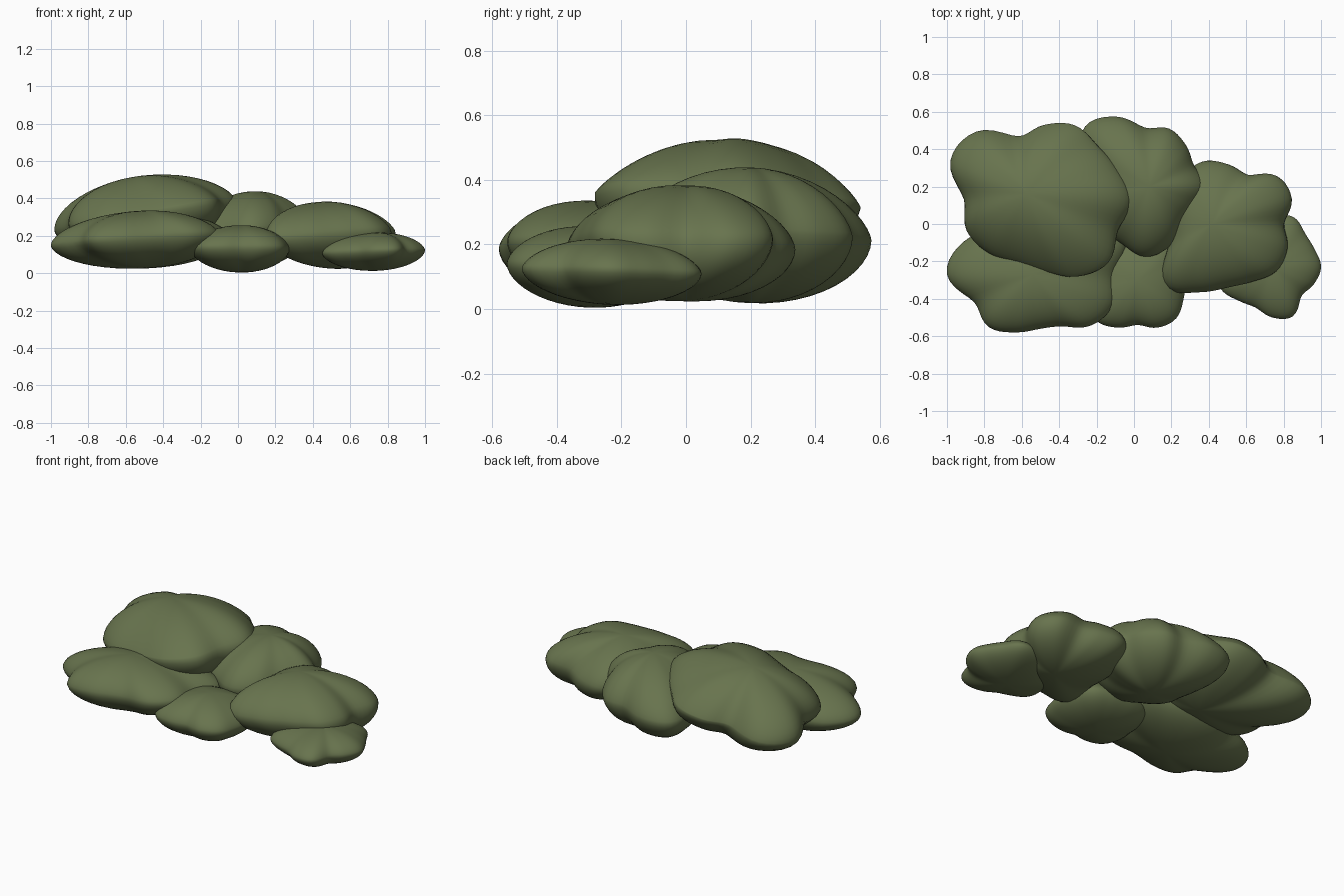
import bpy
import bmesh
import math

if "Cube" in bpy.data.objects:
    bpy.data.objects.remove(bpy.data.objects["Cube"])

SEGMENTS, RINGS = 80, 24

leaf = bpy.data.materials.new("moss_green")
leaf.diffuse_color = (0.138, 0.174, 0.076, 1)
leaf.use_nodes = True
leaf.node_tree.nodes["Principled BSDF"].inputs["Base Color"].default_value = leaf.diffuse_color


def lobe_radius(radii, t):
    """Smooth closed curve through evenly spaced radii, t in 0..1."""
    n = len(radii)
    i = int(t * n)
    f = t * n - i
    a, b, c, d = (radii[(i + k) % n] for k in (-1, 0, 1, 2))
    return b + 0.5 * f * (c - a + f * (2 * a - 5 * b + 4 * c - d + f * (3 * (b - c) + d - a)))


def foliage_pad(name, centre, height, tilt, lean, power, radii):
    """Lens-shaped clump with a lobed outline; tilt slopes the rim, lean shifts the apex.
    power holds the dome sharpness along x and along y."""
    cx, cy, cz = centre
    bm = bmesh.new()
    rings = []
    for j in range(1, RINGS):
        phi = math.pi * (j / RINGS - 0.5)
        s = math.sin(phi)
        ring = []
        for i in range(SEGMENTS):
            t = i / SEGMENTS
            ca, sa = math.cos(math.tau * t), math.sin(math.tau * t)
            p = power[0] + (power[1] - power[0]) * sa * sa if s > 0 else 1.1
            z = math.copysign(abs(s) ** p, s)
            r = lobe_radius(radii, t) * math.cos(phi)
            x, y = r * ca, r * sa
            ring.append(bm.verts.new((cx + x + lean[0] * z, cy + y + lean[1] * z,
                                      cz + z * height + tilt[0] * x + tilt[1] * y)))
        rings.append(ring)
    bottom = bm.verts.new((cx - lean[0], cy - lean[1], cz - height))
    top = bm.verts.new((cx + lean[0], cy + lean[1], cz + height))
    for i in range(SEGMENTS):
        k = (i + 1) % SEGMENTS
        bm.faces.new((bottom, rings[0][k], rings[0][i]))
        bm.faces.new((top, rings[-1][i], rings[-1][k]))
        for lo, hi in zip(rings, rings[1:]):
            bm.faces.new((lo[i], lo[k], hi[k], hi[i]))
    for face in bm.faces:
        face.smooth = True
    mesh = bpy.data.meshes.new(name)
    bm.to_mesh(mesh)
    bm.free()
    mesh.materials.append(leaf)
    bpy.context.collection.objects.link(bpy.data.objects.new(name, mesh))


# Radii run counter-clockwise from +x in 22.5 degree steps
foliage_pad("back_left_clump", (-0.48, 0.13, 0.314), 0.199, (0.18, -0.04), (-0.09, 0.03), (1.15, 1.8),
            [.465, .425, .405, .43, .40, .367, .515, .54,
             .425, .445, .41, .365, .38, .445, .475, .42])
foliage_pad("back_middle_clump", (0.06, 0.20, 0.228), 0.21, (0.03, -0.03), (0.02, 0.0), (1.4, 1.3),
            [.335, .285, .31, .335, .315, .405, .455, .37,
             .32, .33, .33, .33, .375, .345, .29, .30])
foliage_pad("right_clump", (0.50, 0.0, 0.203), 0.177, (0.10, -0.03), (-0.08, 0.0), (1.2, 1.2),
            [.295, .365, .365, .285, .32, .36, .34, .32,
             .31, .34, .47, .395, .34, .335, .36, .34])
foliage_pad("far_right_clump", (0.74, -0.23, 0.115), 0.102, (0.03, -0.03), (0.0, 0.0), (1.2, 1.2),
            [.26, .245, .25, .29, .27, .25, .25, .28,
             .285, .30, .255, .235, .27, .285, .22, .24])
foliage_pad("front_middle_clump", (0.02, -0.30, 0.13), 0.126, (0.0, -0.04), (0.0, 0.0), (1.2, 1.2),
            [.255, .26, .28, .26, .25, .26, .28, .27,
             .265, .295, .31, .275, .24, .275, .29, .265])
foliage_pad("front_left_clump", (-0.50, -0.27, 0.18), 0.152, (0.07, -0.05), (-0.04, 0.0), (1.2, 1.2),
            [.395, .485, .39, .34, .32, .32, .34, .45,
             .50, .385, .395, .335, .29, .30, .385, .42])
